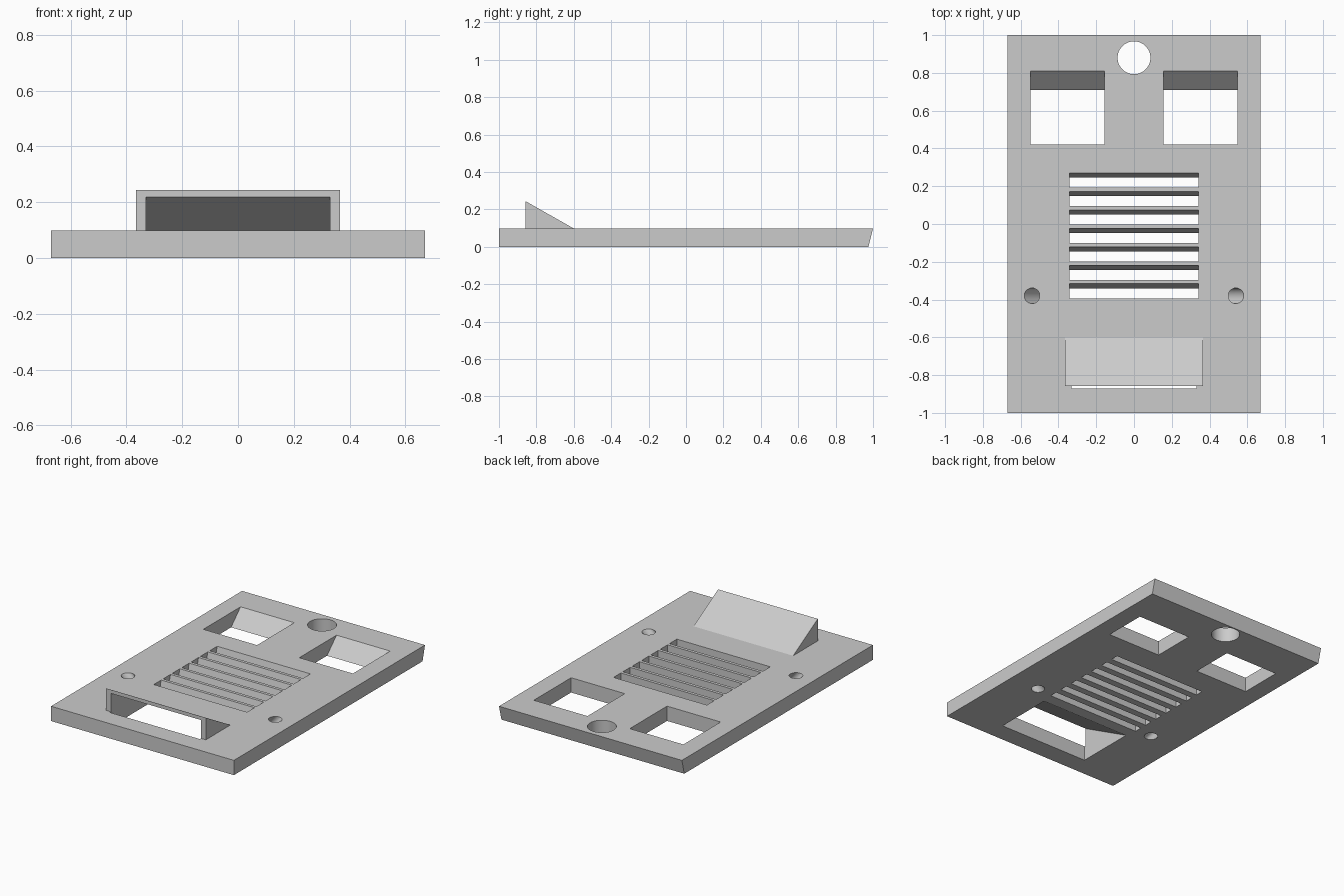
import bpy
import bmesh
from mathutils import Matrix

THICK = 0.098
M = 0.01                     # how far cutters reach past the plate
LOW, HIGH = -M, THICK + M

old = bpy.data.objects.get("Cube")
if old:
    bpy.data.objects.remove(old, do_unlink=True)

grey = bpy.data.materials.new("plain grey")
grey.use_nodes = True
colour = (0.6, 0.6, 0.6, 1)
grey.diffuse_color = colour
grey.node_tree.nodes["Principled BSDF"].inputs["Base Color"].default_value = colour


def prism(bm, profile, x0, x1):
    """Extrude a (y, z) profile along x."""
    face = bm.faces.new([bm.verts.new((x0, y, z)) for y, z in profile])
    made = bmesh.ops.extrude_face_region(bm, geom=[face])["geom"]
    verts = [v for v in made if isinstance(v, bmesh.types.BMVert)]
    bmesh.ops.translate(bm, verts=verts, vec=(x1 - x0, 0, 0))


def slot(bm, x0, x1, front, back, lean):
    """Opening with an upright front wall and a back wall leaning forward going down."""
    def back_at(z):
        return back - lean * (THICK - z) / THICK
    prism(bm, [(front, LOW), (front, HIGH), (back_at(HIGH), HIGH), (back_at(LOW), LOW)], x0, x1)


def bore(bm, x, y, radius, shift):
    """Round hole whose lower end is shifted sideways."""
    depth = HIGH - LOW
    made = bmesh.ops.create_cone(bm, cap_ends=True, segments=48, radius1=radius, radius2=radius,
                                 depth=depth, matrix=Matrix.Translation((x, y, THICK / 2)))
    for v in made["verts"]:
        v.co.x += shift * (THICK - v.co.z) / THICK


def finish(bm, name):
    bmesh.ops.recalc_face_normals(bm, faces=bm.faces[:])
    mesh = bpy.data.meshes.new(name)
    bm.to_mesh(mesh)
    bm.free()
    mesh.materials.append(grey)
    obj = bpy.data.objects.new(name, mesh)
    bpy.context.collection.objects.link(obj)
    return obj


def combine(target, tool, operation):
    mod = target.modifiers.new(operation.lower(), "BOOLEAN")
    mod.object, mod.operation, mod.solver = tool, operation, "EXACT"
    bpy.context.view_layer.objects.active = target
    bpy.ops.object.modifier_apply(modifier=mod.name)
    bpy.data.objects.remove(tool, do_unlink=True)


# Plate with a leaning back edge
bm = bmesh.new()
prism(bm, [(-1, 0), (-1, THICK), (1, THICK), (0.975, 0)], -0.67, 0.67)
plate = finish(bm, "vent_plate")

# Wedge hood, sunk into the plate along its slope
bm = bmesh.new()
prism(bm, [(-0.858, 0.05), (-0.858, 0.244), (-0.6, THICK), (-0.6, 0.05)], -0.365, 0.365)
combine(plate, finish(bm, "hood"), "UNION")

# All openings
bm = bmesh.new()
for side in (-1, 1):
    inner, outer = sorted((side * 0.155, side * 0.548))
    slot(bm, inner, outer, 0.42, 0.81, 0.1)              # windows
    bore(bm, side * 0.54, -0.38, 0.041, -side * 0.085)   # slanted screw holes
bore(bm, 0, 0.88, 0.087, 0)                              # hanging hole
for i in range(7):                                       # vent slots
    back = 0.27 - i * 0.0977
    slot(bm, -0.342, 0.342, back - 0.077, back, 0.025)
slope = (0.244 - THICK) / 0.258                          # hood passage under the roof
roof_y = -0.47
prism(bm, [(-0.87, LOW), (-0.87, slope * (roof_y + 0.87) * -1 * -1),
           (roof_y - LOW / slope, LOW)], -0.33, 0.33)
combine(plate, finish(bm, "openings"), "DIFFERENCE")

# Smooth round walls, keep edges crisp
bpy.ops.object.select_all(action="DESELECT")
plate.select_set(True)
bpy.context.view_layer.objects.active = plate
bpy.ops.object.shade_smooth_by_angle(angle=0.5)
